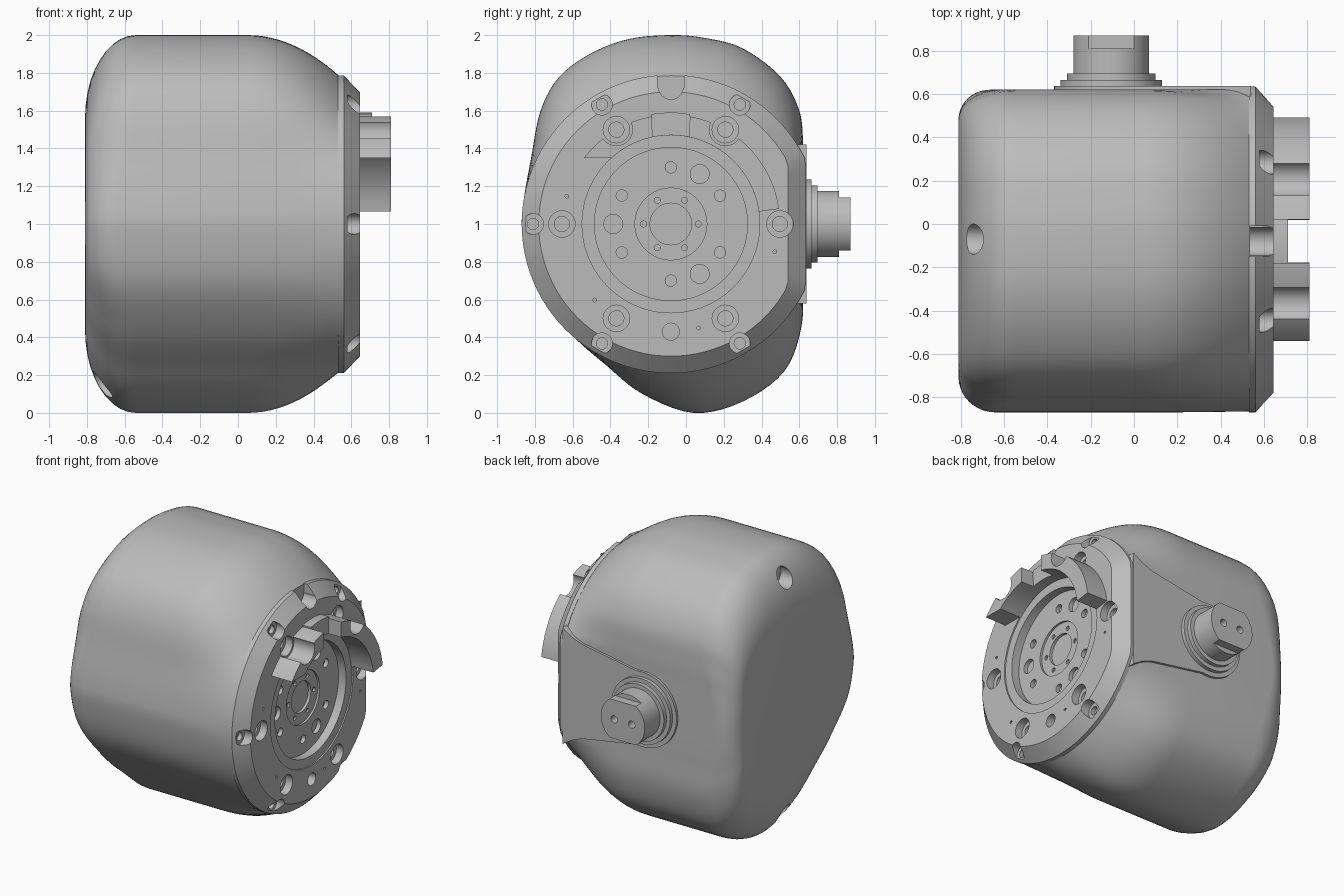
import bpy, bmesh
from math import sin, cos, pi, radians, atan2
from mathutils import Vector, Matrix

cube = bpy.data.objects.get("Cube")
if cube:
    bpy.data.objects.remove(cube)

grey = bpy.data.materials.new("cast grey")
grey.use_nodes = True
grey.diffuse_color = (0.5, 0.5, 0.5, 1)
grey.node_tree.nodes["Principled BSDF"].inputs["Base Color"].default_value = (0.5, 0.5, 0.5, 1)

CY, CZ = -0.08, 1.0          # axis of the round flange, along x


def finish(name, bm, angle=30):
    bmesh.ops.recalc_face_normals(bm, faces=bm.faces)
    mesh = bpy.data.meshes.new(name)
    bm.to_mesh(mesh)
    bm.free()
    mesh.materials.append(grey)
    ob = bpy.data.objects.new(name, mesh)
    bpy.context.collection.objects.link(ob)
    smooth(ob, angle)
    return ob


def smooth(ob, angle=30):
    bpy.ops.object.select_all(action='DESELECT')
    ob.select_set(True)
    bpy.context.view_layer.objects.active = ob
    bpy.ops.object.shade_smooth_by_angle(angle=radians(angle))


def loft(name, rings, angle=30):
    """Skin closed rings of equal length and cap both ends."""
    bm = bmesh.new()
    loops = [[bm.verts.new(p) for p in ring] for ring in rings]
    n = len(loops[0])
    for a, b in zip(loops, loops[1:]):
        for i in range(n):
            j = (i + 1) % n
            bm.faces.new((a[i], a[j], b[j], b[i]))
    bm.faces.new(loops[0])
    bm.faces.new(loops[-1])
    return finish(name, bm, angle)


def drum(bm, start, axis, r, length, sides=32):
    """Add a cylinder running from start along axis."""
    axis = Vector(axis).normalized()
    place = Matrix.Translation(Vector(start) + axis * length / 2) @ axis.to_track_quat('Z', 'Y').to_matrix().to_4x4()
    bmesh.ops.create_cone(bm, cap_ends=True, segments=sides, radius1=r, radius2=r, depth=length, matrix=place)


def block(bm, lo, hi):
    lo, hi = Vector(lo), Vector(hi)
    bmesh.ops.create_cube(bm, size=1, matrix=Matrix.Translation((lo + hi) / 2) @ Matrix.Diagonal((*(hi - lo), 1)))


def cut(ob, bm, angle=30):
    """Subtract the cutter shapes and bake the result."""
    tool = finish("cutter", bm)
    tool.hide_render = True
    mod = ob.modifiers.new("cut", 'BOOLEAN')
    mod.operation, mod.solver, mod.object = 'DIFFERENCE', 'EXACT', tool
    mod.use_self = True
    bpy.context.view_layer.objects.active = ob
    bpy.ops.object.modifier_apply(modifier=mod.name)
    bpy.data.objects.remove(tool)
    smooth(ob, angle)


def on_face(x, r, deg):
    return (x, CY + r * cos(radians(deg)), CZ + r * sin(radians(deg)))


def clipped(x, r, flat, n=96):
    """Circle around the flange axis with a straight cut on the +y side."""
    ring = []
    for i in range(n):
        a = 2 * pi * i / n
        rr = min(r, flat / cos(a)) if cos(a) > 0.1 else r
        ring.append((x, CY + rr * cos(a), CZ + rr * sin(a)))
    return ring


# Body outline in (y, z), rounded through a closed spline
outline = [(0.62, 1.0), (0.62, 1.25), (0.62, 1.42), (0.6, 1.6), (0.5, 1.78), (0.3, 1.93), (0.1, 1.985),
           (-0.08, 2.0), (-0.3, 1.98), (-0.5, 1.905), (-0.67, 1.78), (-0.77, 1.6), (-0.82, 1.35),
           (-0.86, 1.12), (-0.865, 0.95), (-0.8, 0.68), (-0.62, 0.43), (-0.42, 0.25), (-0.23, 0.1),
           (0.04, 0.0), (0.3, 0.06), (0.52, 0.22), (0.61, 0.45), (0.62, 0.7)]
section = []
for k in range(len(outline)):
    p0, p1, p2, p3 = [Vector(outline[(k + d) % len(outline)]) for d in (-1, 0, 1, 2)]
    for s in range(5):
        t = s / 5
        section.append(0.5 * (2 * p1 + (p2 - p0) * t + (2 * p0 - 5 * p1 + 4 * p2 - p3) * t * t
                              + (3 * p1 - p0 - 3 * p2 + p3) * t ** 3))

# Rounded flat end on -x, blend to the flange circle on +x
rings = []
for step in range(11):
    phi = pi / 2 * step / 10
    ring = []
    for b in section:
        c = Vector((-0.06 + (b.x + 0.06) * 0.8, 1 + (b.y - 1) * 0.56))
        width = min(0.27, (b - c).length + 0.01)
        p = c.lerp(b, sin(phi))
        ring.append((-0.81 + width * (1 - cos(phi)), p.x, p.y))
    rings.append(ring)
for step in range(13):
    s = step / 12
    ring = []
    for b in section:
        a = atan2(b.y - CZ, b.x - CY)
        r = min(0.785, 0.7 / cos(a)) if cos(a) > 0.1 else 0.785
        p = b.lerp(Vector((CY + r * cos(a), CZ + r * sin(a))), s * s)
        ring.append((0.05 + 0.485 * s, p.x, p.y))
    rings.append(ring)
body = loft("motor_body", rings, 40)
bm = bmesh.new()
for z in (1.85, 0.15):
    drum(bm, (-0.9, -0.07, z), (1, 0, 0), 0.07, 0.24)
cut(body, bm, 40)

# Flange with chamfered rim, sunken hub disc and centre bore
profile = [(0.53, 0.79, 0.715), (0.56, 0.79, 0.715), (0.645, 0.70, 0.62), (0.645, 0.47, 1), (0.635, 0.47, 1),
           (0.635, 0.405, 1), (0.575, 0.405, 1), (0.575, 0.19, 1), (0.56, 0.19, 1), (0.56, 0.11, 1), (0.54, 0.11, 1)]
flange = loft("output_flange", [clipped(*p) for p in profile])
bm = bmesh.new()
X = (1, 0, 0)
for k in range(6):
    a = 60 * k
    if k:
        if a != 360:
            drum(bm, on_face(0.58, 0.73, a), X, 0.055, 0.2)
            drum(bm, on_face(0.55, 0.73, a), X, 0.03, 0.1, 20)
    drum(bm, on_face(0.59, 0.577, a), X, 0.07, 0.2)
    drum(bm, on_face(0.55, 0.577, a), X, 0.04, 0.1, 20)
    drum(bm, on_face(0.545, 0.3, a + 30), X, 0.03, 0.06, 20)
    drum(bm, on_face(0.545, 0.145, a), X, 0.016, 0.06, 12)
for a in (60, 180, 300):
    drum(bm, on_face(0.545, 0.305, a), X, 0.05, 0.06)
drum(bm, on_face(0.58, 0.57, 270), X, 0.045, 0.2)
for a in (165, 225, -75, -15):
    drum(bm, on_face(0.62, 0.57, a), X, 0.01, 0.1, 10)
# Notch at the top of the rim
block(bm, (0.5, CY - 0.07, 1.72), (0.7, CY + 0.07, 1.85))
drum(bm, (0.5, CY, 1.725), X, 0.065, 0.2)
cut(flange, bm)


def arc_block(name, inner, outer, top, n=24):
    """Raised arc on the flange; inner and outer are (radius, from, to)."""
    def arc(x, spec, back=False):
        r, a, b = spec
        pts = [on_face(x, r, a + (b - a) * i / n) for i in range(n + 1)]
        return pts[::-1] if back else pts
    return loft(name, [arc(x, inner) + arc(x, outer, True) for x in (0.62, top)])


# Raised claws around the hub, relieved around the bolt bosses
claws = [arc_block("long_claw", (0.47, 8, 78), (0.578, 8, 80), 0.81),
         arc_block("short_claw", (0.47, 102, 131.9), (0.578, 100, 142.7), 0.81)]
for claw, a in zip(claws, (60, 120)):
    bm = bmesh.new()
    drum(bm, on_face(0.6, 0.577, a), X, 0.085, 0.3)
    cut(claw, bm)
arc_block("claw_bridge", (0.47, 78, 102), (0.59, 80, 100), 0.71)

# Tapered mounting pad on the back, running from the flange to the connector
half = [(0.54, 0.42), (0.46, 0.37), (0.38, 0.34)]
half += [(-0.1 + 0.27 * cos(radians(a)), 0.27 * sin(radians(a))) for a in range(80, 181, 5)]
pad = half + [(x, -z) for x, z in reversed(half[:-1])]
loft("connector_pad", [[(x, y, 1 + z) for x, z in pad] for y in (0.4, 0.638)])

# Stepped connector with a flat-sided tip and two pin holes
base = bmesh.new()
for r, end in ((0.235, 0.665), (0.205, 0.695)):
    drum(base, (-0.105, 0.6, 1), (0, 1, 0), r, end - 0.6, 64)
finish("connector_collars", base)
plug = bmesh.new()
drum(plug, (-0.105, 0.6, 1), (0, 1, 0), 0.175, 0.27, 64)
plug = finish("connector_plug", plug)
bm = bmesh.new()
for s in (-1, 1):
    block(bm, (-0.4, 0.81, 1 + s * 0.19 - 0.05), (0.2, 0.95, 1 + s * 0.19 + 0.05))
    drum(bm, (-0.105 + s * 0.07, 0.81, 1), (0, 1, 0), 0.026, 0.1, 20)
cut(plug, bm)
